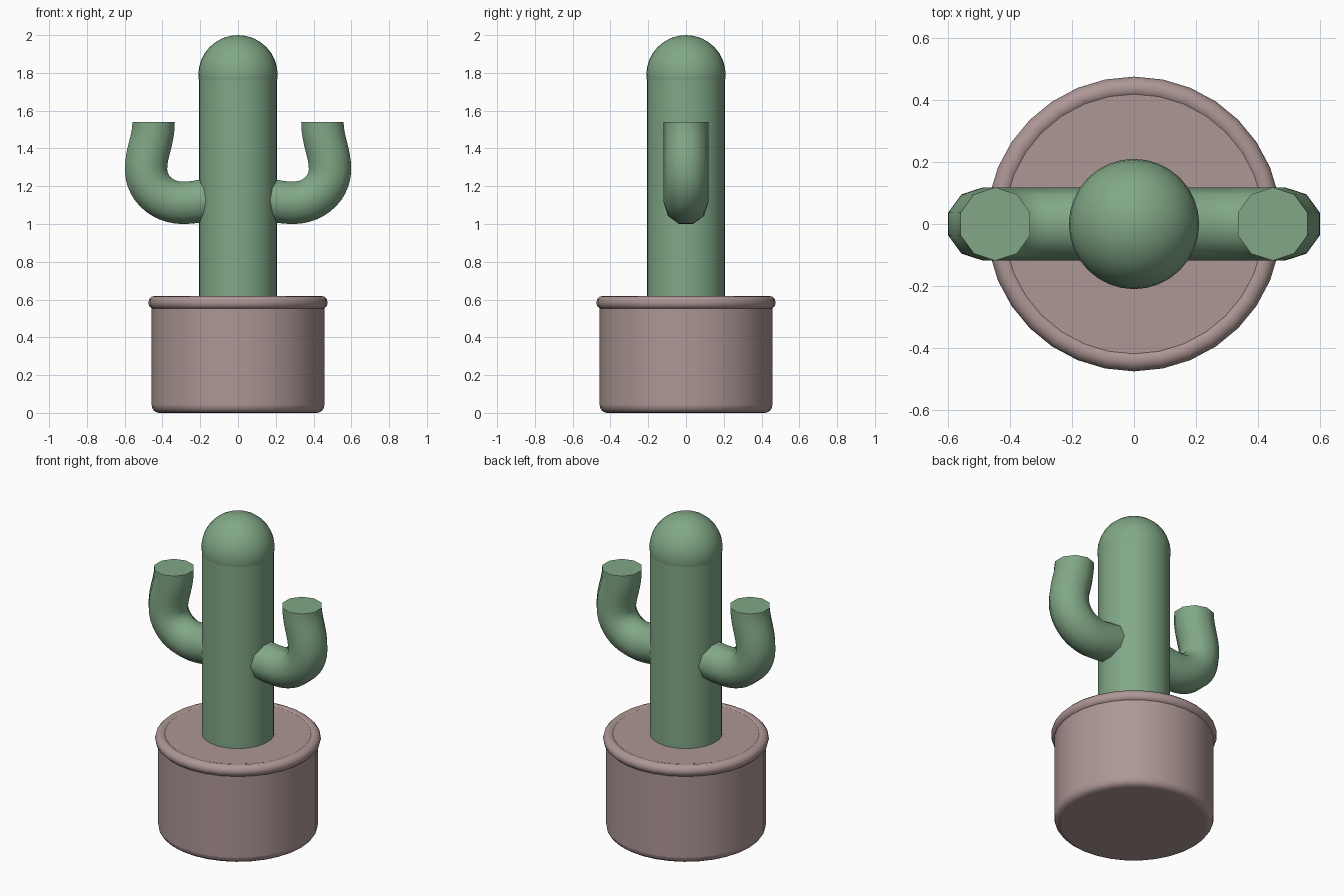
import bpy, bmesh, math
from mathutils import Vector
from mathutils.geometry import interpolate_bezier

if "Cube" in bpy.data.objects:
    bpy.data.objects.remove(bpy.data.objects["Cube"])


def material(name, color):
    m = bpy.data.materials.new(name)
    m.diffuse_color = color
    m.use_nodes = True
    m.node_tree.nodes["Principled BSDF"].inputs["Base Color"].default_value = m.diffuse_color
    return m


green = material("cactus_green", (0.22, 0.39, 0.24, 1))
clay = material("clay", (0.42, 0.31, 0.30, 1))


def finish(name, mat, angle=40):
    ob = bpy.context.object
    ob.name = name
    ob.data.materials.append(mat)
    bpy.ops.object.shade_smooth_by_angle(angle=math.radians(angle))
    return ob


def cylinder(name, r, z0, z1, mat):
    bpy.ops.mesh.primitive_cylinder_add(vertices=32, radius=r, depth=z1 - z0,
                                        location=(0, 0, (z0 + z1) / 2))
    return finish(name, mat)


# Pot with rounded edges
pot = cylinder("pot", 0.457, 0, 0.613, clay)
bev = pot.modifiers.new("round_edges", 'BEVEL')
bev.width = 0.04
bev.segments = 4
bev.limit_method = 'ANGLE'

# Rolled rim
bpy.ops.mesh.primitive_torus_add(major_segments=32, minor_segments=12,
                                 major_radius=0.439, minor_radius=0.036,
                                 location=(0, 0, 0.584))
finish("pot_rim", clay)

# Trunk and its domed top
cylinder("trunk", 0.207, 0.55, 1.79, green)
bpy.ops.mesh.primitive_uv_sphere_add(segments=32, ring_count=16, radius=0.21,
                                     location=(0, 0, 1.79))
finish("trunk_dome", green)


def arm(name, side, r=0.118, sides=10):
    # Path in the xz plane: out of the trunk, round the elbow, up to the tip
    spans = [((0.10, 1.135), (0.16, 1.13), (0.23, 1.112), (0.29, 1.112), 6),
             ((0.29, 1.112), (0.40, 1.112), (0.487, 1.19), (0.487, 1.29), 12),
             ((0.487, 1.29), (0.487, 1.38), (0.447, 1.44), (0.447, 1.54), 10)]
    path = []
    for *pts, n in spans:
        seg = interpolate_bezier(*[Vector((x * side, 0, z)) for x, z in pts], n)
        path += seg if not path else seg[1:]
    # Sweep a ten-sided section along the path
    bm = bmesh.new()
    rings = []
    for i, p in enumerate(path):
        t = (path[min(i + 1, len(path) - 1)] - path[max(i - 1, 0)]).normalized()
        if i == len(path) - 1:
            t = Vector((0, 0, 1))
        nrm = Vector((0, 1, 0)).cross(t)
        rings.append([bm.verts.new(p + r * (math.cos(a) * Vector((0, 1, 0)) + math.sin(a) * nrm))
                      for a in (2 * math.pi * k / sides for k in range(sides))])
    for a, b in zip(rings, rings[1:]):
        for k in range(sides):
            j = (k + 1) % sides
            bm.faces.new((a[k], a[j], b[j], b[k]))
    bm.faces.new(rings[0])
    bm.faces.new(rings[-1])
    bmesh.ops.recalc_face_normals(bm, faces=bm.faces)
    me = bpy.data.meshes.new(name)
    bm.to_mesh(me)
    bm.free()
    ob = bpy.data.objects.new(name, me)
    bpy.context.collection.objects.link(ob)
    bpy.ops.object.select_all(action='DESELECT')
    ob.select_set(True)
    bpy.context.view_layer.objects.active = ob
    finish(name, green, 50)


# Pair of mirrored arms
arm("right_arm", 1)
arm("left_arm", -1)
